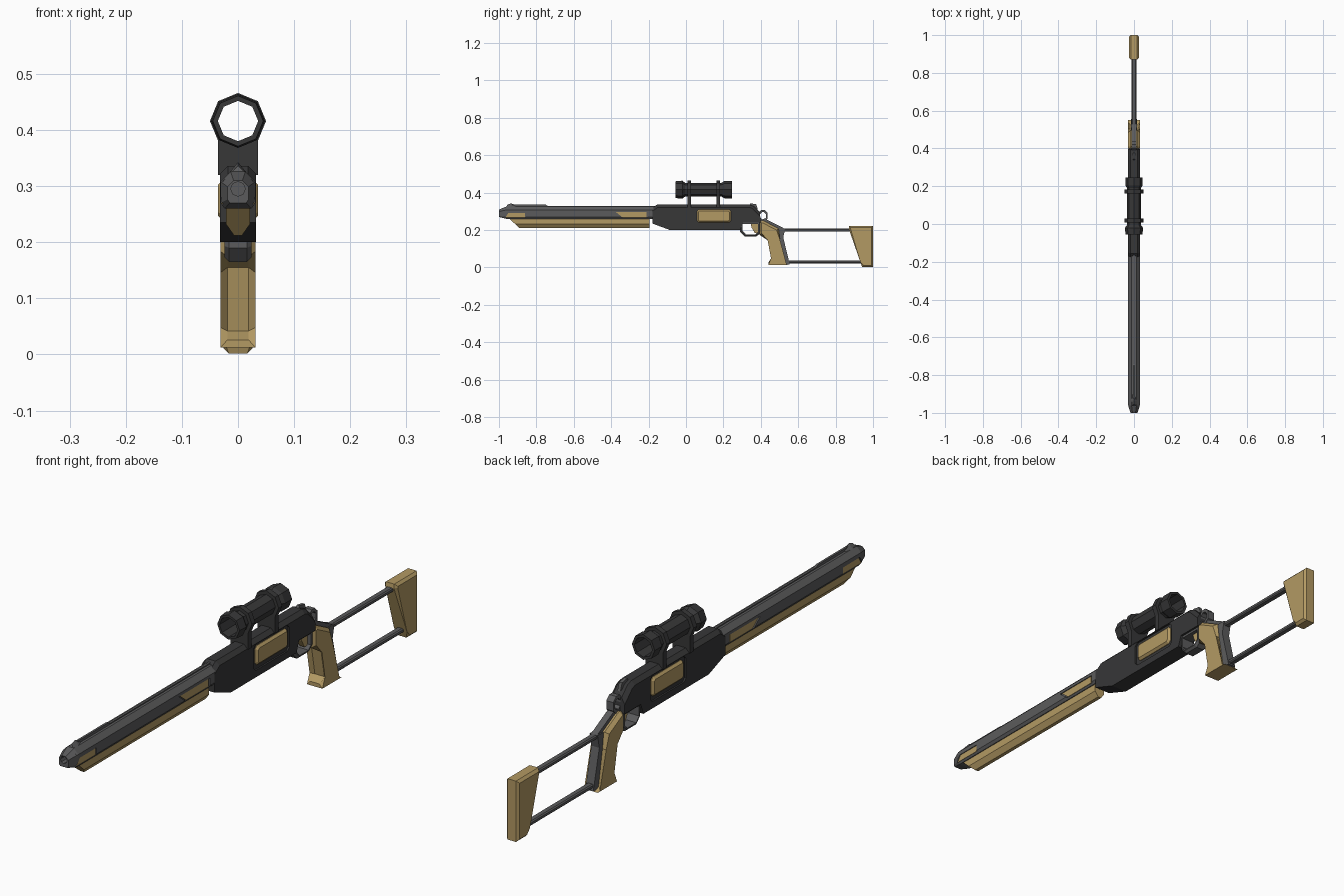
import bpy, bmesh, math
from mathutils import Vector

cube = bpy.data.objects.get("Cube")
if cube:
    bpy.data.objects.remove(cube, do_unlink=True)


def material(name, rgb):
    m = bpy.data.materials.new(name)
    m.use_nodes = True
    m.diffuse_color = (*rgb, 1)
    m.node_tree.nodes["Principled BSDF"].inputs["Base Color"].default_value = (*rgb, 1)
    return m


DARK = material("charcoal", (0.038, 0.038, 0.039))
GREY = material("gunmetal", (0.105, 0.105, 0.107))
TAN = material("tan", (0.45, 0.32, 0.125))


def finish(name, bm, mat):
    bmesh.ops.recalc_face_normals(bm, faces=bm.faces)
    me = bpy.data.meshes.new(name)
    bm.to_mesh(me)
    bm.free()
    me.materials.append(mat)
    ob = bpy.data.objects.new(name, me)
    bpy.context.collection.objects.link(ob)
    return ob


def prism(name, profile, half, mat, bevel=0, keep=lambda p: True, x=0):
    """Side profile (y, z) extruded across x, with chamfered rims."""
    bm = bmesh.new()
    sides = [[bm.verts.new((x + s * half, y, z)) for y, z in profile] for s in (-1, 1)]
    n = len(profile)
    for side in sides:
        bm.faces.new(side)
    for i in range(n):
        j = (i + 1) % n
        bm.faces.new((sides[0][i], sides[0][j], sides[1][j], sides[1][i]))
    if bevel:
        rims = [e for e in bm.edges if abs(e.verts[0].co.x - e.verts[1].co.x) < 1e-5
                and keep((e.verts[0].co + e.verts[1].co) / 2)]
        bmesh.ops.bevel(bm, geom=rims, offset=bevel, segments=1, affect='EDGES')
    return finish(name, bm, mat)


def loft(name, rings, mat, loop=False):
    """Skin a row of equal rings; loop joins last to first."""
    bm = bmesh.new()
    vs = [[bm.verts.new(p) for p in ring] for ring in rings]
    n = len(rings[0])
    for k in range(len(vs) if loop else len(vs) - 1):
        a, b = vs[k], vs[(k + 1) % len(vs)]
        for i in range(n):
            j = (i + 1) % n
            bm.faces.new((a[i], a[j], b[j], b[i]))
    if not loop:
        bm.faces.new(vs[0])
        bm.faces.new(vs[-1])
    return finish(name, bm, mat)


def circle(y, r, z, n=8):
    return [(r * math.cos(math.tau * i / n), y, z + r * math.sin(math.tau * i / n)) for i in range(n)]


def cut(ob, tool):
    mod = ob.modifiers.new("cut", 'BOOLEAN')
    mod.operation, mod.solver, mod.object = 'DIFFERENCE', 'EXACT', tool
    bpy.context.view_layer.objects.active = ob
    bpy.ops.object.modifier_apply(modifier=mod.name)
    bpy.data.objects.remove(tool, do_unlink=True)


def rect(y0, y1, z0, z1, c=0.0):
    if not c:
        return [(y0, z0), (y1, z0), (y1, z1), (y0, z1)]
    return [(y0 + c, z0), (y1 - c, z0), (y1, z0 + c), (y1, z1 - c),
            (y1 - c, z1), (y0 + c, z1), (y0, z1 - c), (y0, z0 + c)]


def grow(profile, f):
    cy = sum(p[0] for p in profile) / len(profile)
    cz = sum(p[1] for p in profile) / len(profile)
    return [(cy + (y - cy) * f, cz + (z - cz) * f) for y, z in profile]


# Barrel shroud with tapered muzzle
section = [(-.024, .26), (.024, .26), (.031, .27), (.031, .308), (.013, .326), (-.013, .326), (-.031, .308), (-.031, .27)]


def barrel_ring(y, f):
    return [(x * f, y, .285 + (z - .285) * f) for x, z in section]


barrel = loft("barrel", [barrel_ring(-1, .6), barrel_ring(-.96, 1), barrel_ring(-.15, 1)], GREY)
cut(barrel, loft("bore_cutter", [circle(-1.1, .013, .295), circle(-.93, .013, .295)], GREY))

# Slanted side inlays sitting in shallow recesses
inlays = {"front": [(-.965, .268), (-.86, .268), (-.86, .292), (-.95, .292)],
          "rear": [(-.34, .268), (-.21, .268), (-.21, .296), (-.375, .296)]}
for label, shape in inlays.items():
    for s, side in ((1, "left"), (-1, "right")):
        cut(barrel, prism("inlay_cutter", grow(shape, 1.08), .008, GREY, x=s * .033))
        prism(f"{label}_inlay_{side}", shape, .004, TAN, x=s * .025)

# Front sight and top rib
loft("front_sight", [[(-.028, -.968, .308), (.028, -.968, .308), (0, -.955, .336)],
                     [(-.028, -.935, .308), (.028, -.935, .308), (0, -.935, .343)],
                     [(-.012, -.9, .322), (.012, -.9, .322), (0, -.9, .328)]], GREY)
prism("top_rib", [(-.93, .32), (-.16, .32), (-.16, .33), (-.74, .33), (-.75, .336), (-.93, .336)], .004, GREY)

# Fore-end with a V-shaped underside
fore = [(-.021, .262), (.021, .262), (.021, .232), (.007, .212), (-.007, .212), (-.021, .232)]
loft("fore_end", [[(x, y + (.262 - z) * k, z) for x, z in fore] for y, k in ((-.945, 1.05), (-.195, 0))], TAN)

# Receiver, chamfered along the top
receiver = prism("receiver", [(-.18, .235), (-.085, .2), (.29, .2), (.305, .24), (.40, .24), (.395, .295),
                              (.362, .328), (.34, .336), (-.155, .336), (-.18, .318)],
                 .032, DARK, .014, lambda p: p.z > .29)
for s, side in ((1, "left"), (-1, "right")):
    cut(receiver, prism("port_cutter", rect(.045, .25, .225, .32, .012), .008, DARK, x=s * .034))
    prism(f"side_panel_{side}", rect(.058, .24, .24, .31, .01), .01, TAN, .008,
          lambda p, s=s: p.x * s > .03, x=s * .026)

# Trigger guard and trigger
guard_shape = [(.29, .245), (.40, .245), (.40, .185), (.375, .165), (.315, .165), (.29, .19)]
guard = prism("trigger_guard", guard_shape, .024, GREY, .008, lambda p: p.z < .23)
cut(guard, prism("guard_cutter", [(.303, .232), (.385, .232), (.385, .19), (.37, .177), (.32, .177), (.303, .195)], .1, GREY))
prism("trigger", [(.345, .24), (.385, .24), (.385, .185), (.368, .185), (.35, .215)], .01, TAN)

# Looped hammer at the rear
hammer_shape = rect(.387, .437, .245, .308, .016)
hammer = prism("hammer", hammer_shape, .014, GREY)
cut(hammer, prism("hammer_cutter", grow(hammer_shape, .62), .1, GREY))
prism("rear_sight", [(.335, .33), (.385, .31), (.375, .338), (.345, .343)], .006, GREY)

# Grip with a metal backstrap
prism("grip", [(.392, .245), (.41, .252), (.495, .208), (.502, .15), (.525, .02), (.55, .012), (.44, .012),
               (.44, .026), (.468, .042), (.447, .155), (.392, .175)], .031, TAN, .012,
      lambda p: p.z > .02)
prism("backstrap", [(.47, .208), (.53, .208), (.52, .16), (.555, .015), (.51, .015), (.49, .15)], .016, GREY)
prism("grip_tang", [(.38, .245), (.42, .262), (.53, .206), (.46, .2)], .012, GREY)

# Skeleton stock rods and butt
for label, z, y1 in (("upper", .2, .9), ("lower", .03, .96)):
    prism(f"{label}_stock_rod", rect(.51, y1, z - .008, z + .008), .012, GREY, .004)
prism("butt", [(.87, .208), (.872, .223), (1, .223), (1, .002), (.942, .002), (.932, .03)], .026, TAN, .009)

# Telescopic sight: hollow eight-sided tube
Z = .416
outer = [(-.055, .045), (-.02, .048), (-.005, .037), (.19, .037), (.205, .046), (.245, .046)]
inner = [(.245, .036), (-.055, .036)]
loft("scope_tube", [circle(y, r, Z) for y, r in outer + inner], DARK, loop=True)

# Scope rings and their mounts
for label, y in (("front", .018), ("rear", .172)):
    loft(f"{label}_scope_ring", [circle(y + d, r, Z) for d, r in ((-.01, .05), (.01, .05), (.01, .0365), (-.01, .0365))],
         DARK, loop=True)
    mount = prism(f"{label}_scope_mount", rect(y - .01, y + .01, .32, .392), .0355, DARK)
    cut(mount, loft("mount_cutter", [circle(y - .05, .0375, Z), circle(y + .05, .0375, Z)], DARK))
